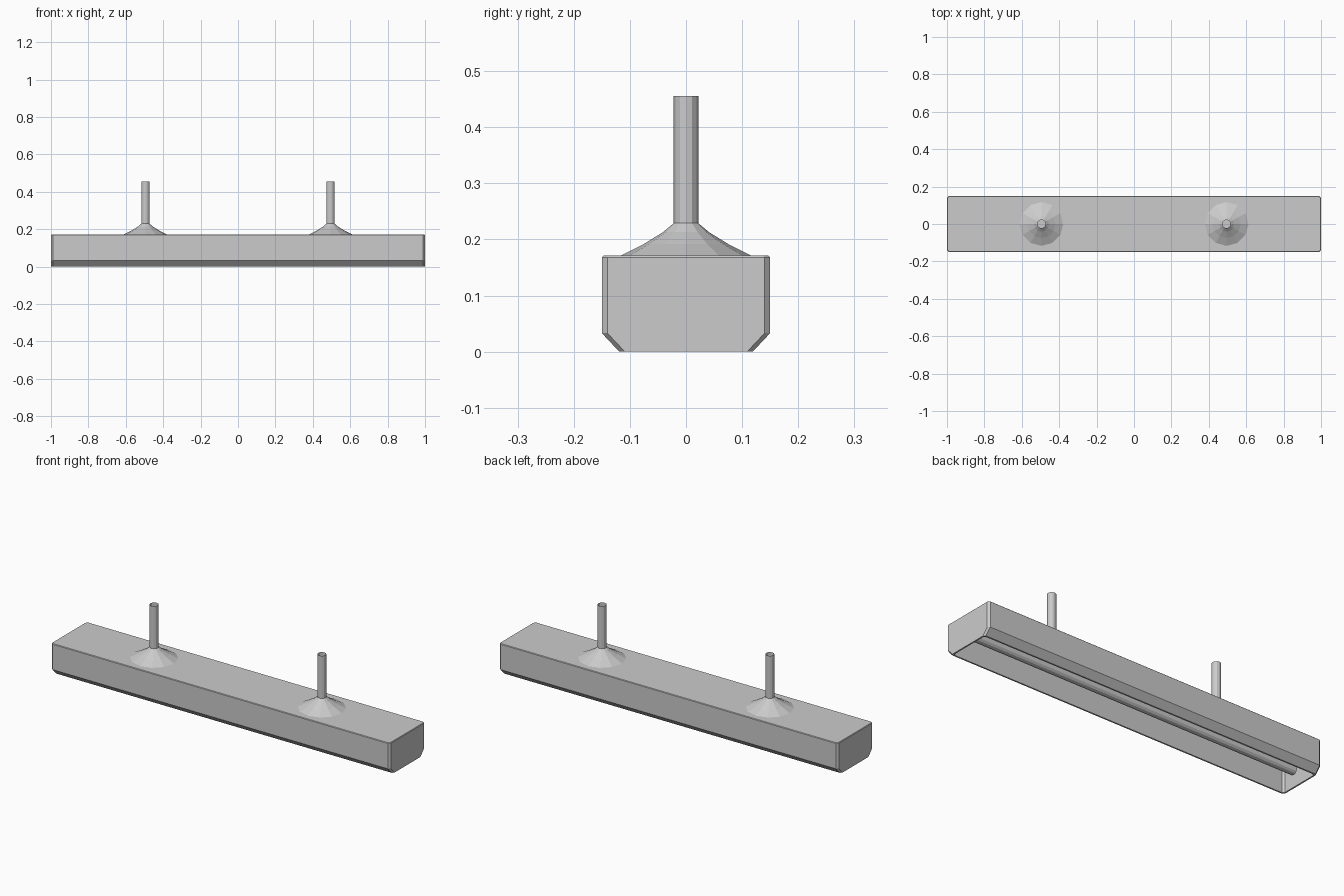
import bpy, bmesh, math
from mathutils import Matrix

if "Cube" in bpy.data.objects:
    bpy.data.objects.remove(bpy.data.objects["Cube"])


def loft(name, rings, cap_start=True, cap_end=True, matrix=None):
    """Skin a list of equal-length point rings."""
    bm = bmesh.new()
    loops = [[bm.verts.new(p) for p in ring] for ring in rings]
    n = len(loops[0])
    for a, b in zip(loops, loops[1:]):
        for i in range(n):
            j = (i + 1) % n
            bm.faces.new((a[i], a[j], b[j], b[i]))
    if cap_start:
        bm.faces.new(loops[0])
    if cap_end:
        bm.faces.new(loops[-1])
    bmesh.ops.recalc_face_normals(bm, faces=bm.faces)
    if matrix:
        bm.transform(matrix)
    mesh = bpy.data.meshes.new(name)
    bm.to_mesh(mesh)
    bm.free()
    obj = bpy.data.objects.new(name, mesh)
    bpy.context.collection.objects.link(obj)
    return obj


def box_ring(hx, hy, z, c=0.01):
    """Rectangle with chamfered corners."""
    return [(hx, -hy + c, z), (hx, hy - c, z), (hx - c, hy, z), (-hx + c, hy, z),
            (-hx, hy - c, z), (-hx, -hy + c, z), (-hx + c, -hy, z), (hx - c, -hy, z)]


def round_ring(r, z, sides=12):
    return [(r * math.cos(2 * math.pi * i / sides),
             r * math.sin(2 * math.pi * i / sides), z) for i in range(sides)]


# Housing: hollow trough, open below, straight cavity, sloped long lower edges
loft("lamp_housing", [box_ring(*r) for r in (
    (0.997, 0.147, 0.171), (1.0, 0.15, 0.168), (1.0, 0.15, 0.033), (1.0, 0.119, 0.0),
    (0.992, 0.111, 0.0), (0.992, 0.111, 0.16))])

# Fluorescent tube running the length of the opening
along_x = Matrix.Translation((0, 0, 0.06)) @ Matrix.Rotation(math.pi / 2, 4, 'Y')
loft("light_tube", [round_ring(0.024, z) for z in (-0.96, 0.96)], matrix=along_x)

# Two hanging rods with flared canopies
for side, x in (("left", -0.495), ("right", 0.495)):
    at = Matrix.Translation((x, 0, 0))
    loft(side + "_canopy_and_rod", [round_ring(r, z) for r, z in (
        (0.119, 0.17), (0.075, 0.192), (0.041, 0.213), (0.022, 0.229), (0.022, 0.456))],
        cap_start=False, cap_end=False, matrix=at)
